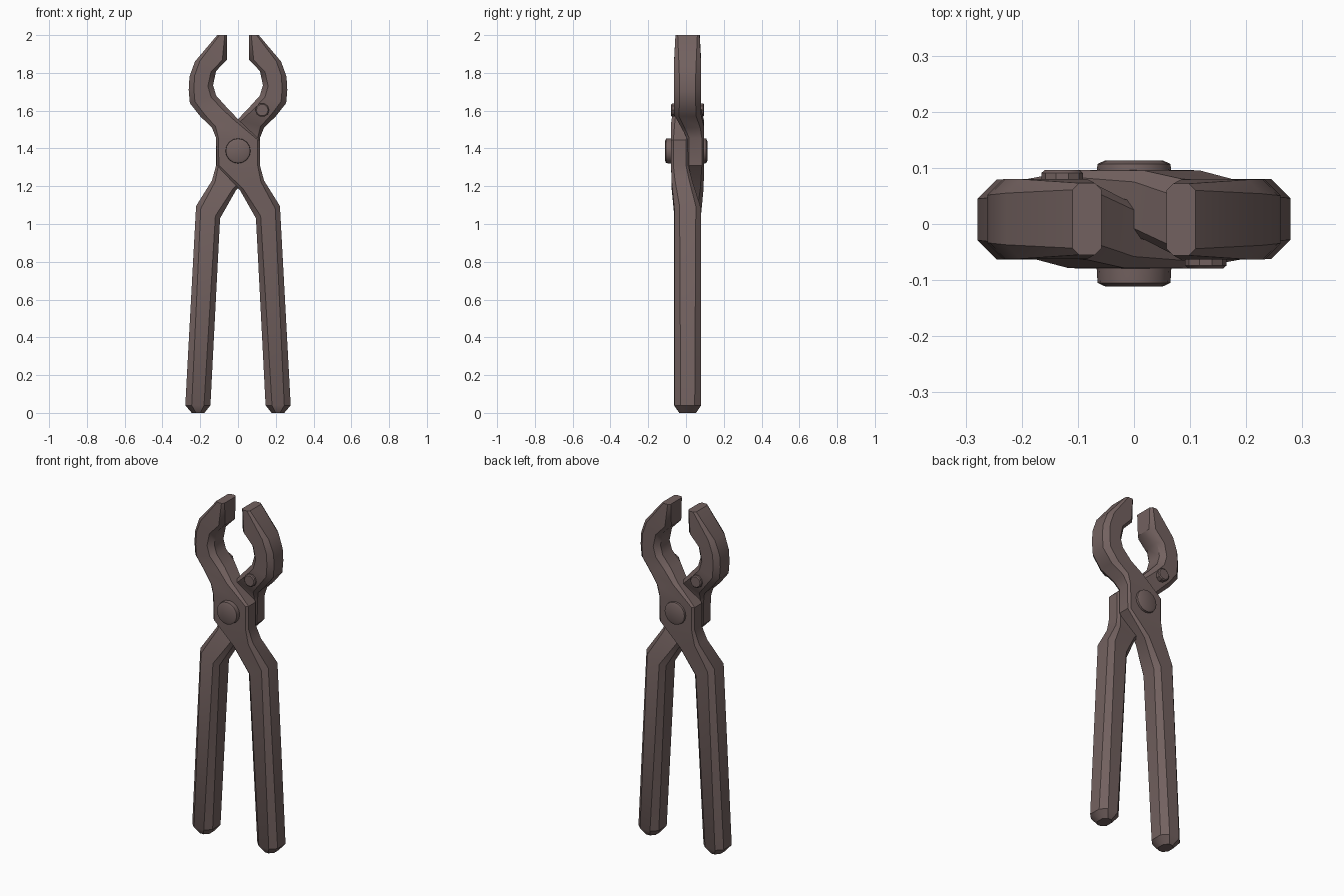
import bpy, bmesh, math
from mathutils import Vector, Matrix

if "Cube" in bpy.data.objects:
    bpy.data.objects.remove(bpy.data.objects["Cube"])

iron = bpy.data.materials.new("brown_iron")
iron.diffuse_color = (0.17, 0.12, 0.115, 1)
iron.use_nodes = True
iron.node_tree.nodes["Principled BSDF"].inputs["Base Color"].default_value = iron.diffuse_color

# Stations along one arm, jaw tip to handle end:
# outer x, z, inner x, z, front y, back y, chamfer
STATIONS = [
    (-0.110, 2.00, -0.058, 2.00, -0.055, 0.073, 0.012),
    (-0.228, 1.86, -0.058, 1.87, -0.062, 0.080, 0.025),
    (-0.257, 1.78, -0.116, 1.81, -0.062, 0.080, 0.028),
    (-0.261, 1.71, -0.132, 1.735, -0.062, 0.080, 0.028),
    (-0.255, 1.64, -0.116, 1.68, -0.062, 0.080, 0.028),
    (-0.200, 1.57, -0.062, 1.62, -0.063, 0.080, 0.026),
    (-0.138, 1.51, 0.000, 1.555, -0.078, 0.045, 0.020),
    (-0.116, 1.455, 0.116, 1.445, -0.079, 0.012, 0.012),
    (-0.113, 1.31, 0.116, 1.31, -0.079, 0.012, 0.012),
    (0.010, 1.18, 0.138, 1.23, -0.076, 0.035, 0.018),
    (0.095, 1.03, 0.222, 1.095, -0.062, 0.080, 0.028),
    (0.146, 0.04, 0.279, 0.04, -0.062, 0.080, 0.034),
    (0.178, 0.00, 0.245, 0.00, -0.035, 0.053, 0.022),
]
HALF_TURN = (Matrix.Translation((0, 0.0085, 0)) @ Matrix.Rotation(math.pi, 4, 'Z')
             @ Matrix.Translation((0, -0.0085, 0)))


def finish(bm, name, angle=35):
    bmesh.ops.recalc_face_normals(bm, faces=bm.faces)
    mesh = bpy.data.meshes.new(name)
    bm.to_mesh(mesh)
    bm.free()
    obj = bpy.data.objects.new(name, mesh)
    bpy.context.collection.objects.link(obj)
    mesh.materials.append(iron)
    bpy.ops.object.select_all(action='DESELECT')
    obj.select_set(True)
    bpy.context.view_layer.objects.active = obj
    bpy.ops.object.shade_smooth_by_angle(angle=math.radians(angle))


def arm(name, turn):
    """Loft a chamfered rectangle through the stations."""
    bm = bmesh.new()
    rings = []
    for lx, lz, rx, rz, y0, y1, c in STATIONS:
        left, right = Vector((lx, 0, lz)), Vector((rx, 0, rz))
        step = (right - left).normalized() * c
        section = [(left + step, y0), (right - step, y0), (right, y0 + c), (right, y1 - c),
                   (right - step, y1), (left + step, y1), (left, y1 - c), (left, y0 + c)]
        rings.append([bm.verts.new(turn @ Vector((p.x, y, p.z))) for p, y in section])
    for a, b in zip(rings, rings[1:]):
        for i in range(8):
            j = (i + 1) % 8
            bm.faces.new((a[i], a[j], b[j], b[i]))
    bm.faces.new(rings[0])
    bm.faces.new(rings[-1])
    finish(bm, name)


def pin(name, x, z, profile, turn=Matrix(), sides=16):
    """Round pin along y from (y, radius) pairs."""
    bm = bmesh.new()
    rings = []
    for y, r in profile:
        rings.append([bm.verts.new(turn @ Vector((x + r * math.cos(t), y, z + r * math.sin(t))))
                      for t in (2 * math.pi * i / sides for i in range(sides))])
    for a, b in zip(rings, rings[1:]):
        for i in range(sides):
            j = (i + 1) % sides
            bm.faces.new((a[i], a[j], b[j], b[i]))
    bm.faces.new(rings[0])
    bm.faces.new(rings[-1])
    finish(bm, name)


# Two identical arms, the second turned half way round
for label, turn in (("front", Matrix()), ("back", HALF_TURN)):
    arm(label + "_arm", turn)
    # Small rivet on the inner face of each jaw
    pin(label + "_jaw_rivet", -0.128, 1.603, [(0.05, 0.037), (0.091, 0.037), (0.096, 0.031)], turn, 10)

# Main pivot bolt with a head on both sides
pin("pivot_bolt", 0, 1.387, [(-0.111, 0.052), (-0.105, 0.065), (-0.07, 0.067),
                             (0.09, 0.067), (0.107, 0.065), (0.113, 0.052)])
